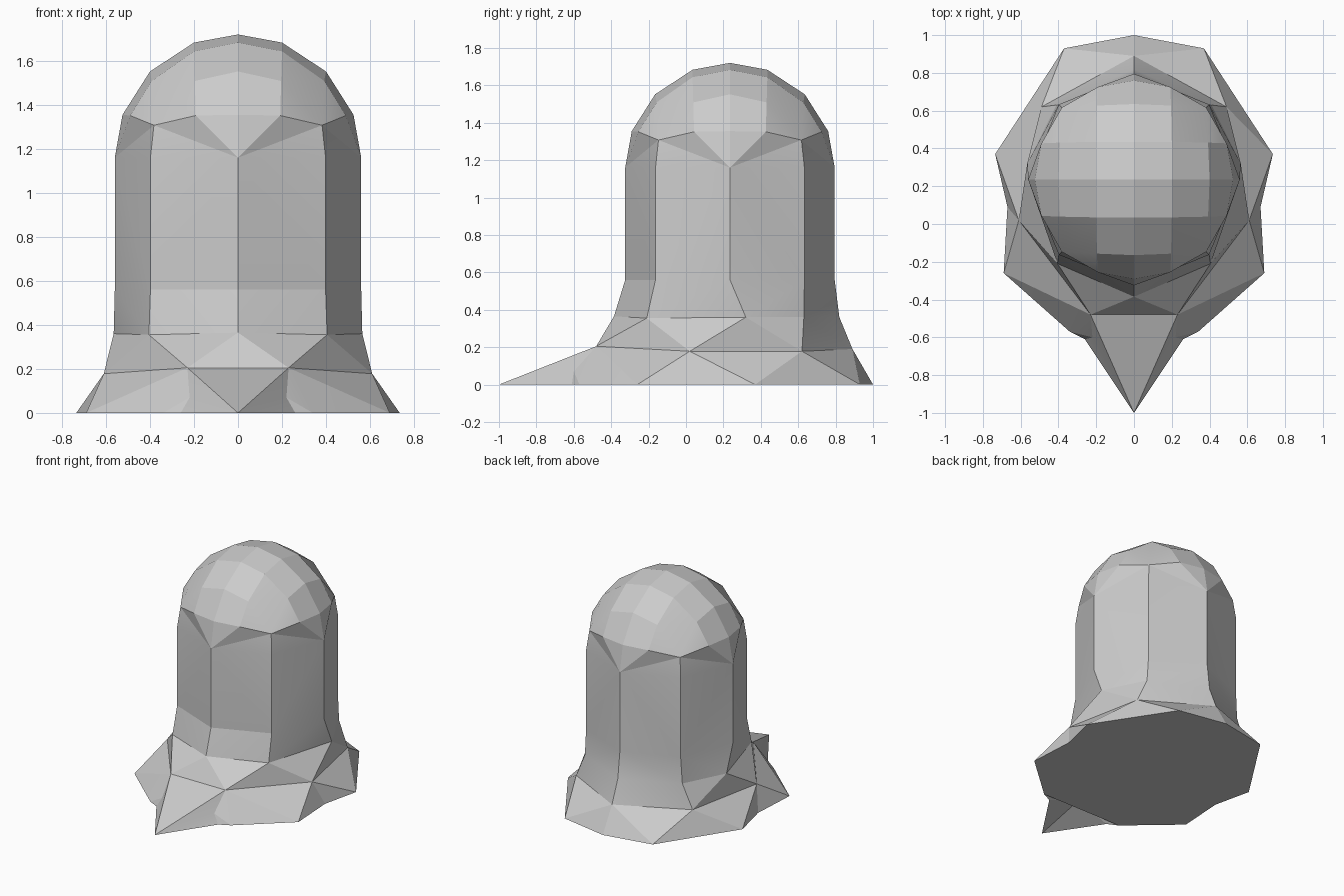
import bpy, bmesh, math
from mathutils import Vector

if "Cube" in bpy.data.objects:
    bpy.data.objects.remove(bpy.data.objects["Cube"])

CY = 0.235          # column axis in y
R, DIAG = 0.56, 0.398
Z_EQ, Z_LOW = 1.16, 0.56

bm = bmesh.new()


def face(*pts):
    bm.faces.new([bm.verts.new(p) for p in pts])


def both(*pts):
    """Face plus its mirror image across x = 0."""
    face(*pts)
    face(*[(-x, y, z) for x, y, z in reversed(pts)])


def on_sphere(x, y):
    return (x, y, Z_EQ + math.sqrt(max(R * R - x * x - y * y, 0)))


def cap(i, j):
    """Point of the square 5 x 5 cap grid, with corners pulled in."""
    k = 0.955 if abs(i) == 2 and abs(j) == 2 else 0.98 if abs(i * j) == 2 else 1
    return on_sphere(0.2 * i * k, 0.2 * j * k)


def turned(pts, q):
    """Turn points by q quarter turns and move them to the column axis."""
    c, s = (1, 0, -1, 0)[q], (0, 1, 0, -1)[q]
    return [(x * c - y * s, x * s + y * c + CY, z) for x, y, z in pts]


# Dome cap
for i in range(-2, 2):
    for j in range(-2, 2):
        face(*turned([cap(i, j), cap(i + 1, j), cap(i + 1, j + 1), cap(i, j + 1)], 0))

# Dome sides and eight-sided column walls, one quarter at a time
for q in range(4):
    rim_axis = on_sphere(0, -0.525)
    eq = (0, -R, Z_EQ)
    for s in (-1, 1):
        mid = on_sphere(0.192 * s, -0.49)
        corner = cap(2 * s, -2)
        low_axis = (0, -R, Z_LOW)
        low_diag = (DIAG * s, -DIAG, Z_LOW)
        top_diag = (DIAG * s, -DIAG, Z_EQ)
        for f in ([cap(0, -2), cap(s, -2), mid, rim_axis],
                  [cap(s, -2), corner, mid],
                  [rim_axis, mid, eq],
                  [eq, mid, corner],
                  [eq, corner, top_diag],
                  [eq, top_diag, low_diag],
                  [eq, low_diag, low_axis]):
            face(*turned(f, q))

# Flared foot: octagon, two uneven rings, ground outline
a = [(0, CY - R, Z_LOW), (DIAG, CY - DIAG, Z_LOW), (R, CY, Z_LOW),
     (DIAG, CY + DIAG, Z_LOW), (0, CY + R, Z_LOW)]
b = [(0, -0.385, 0.365), (0.405, -0.21, 0.355), (0.565, 0.32, 0.36),
     (0.41, 0.63, 0.36), (0, 0.82, 0.36)]
for k in range(4):
    both(a[k], a[k + 1], b[k])
    both(a[k + 1], b[k + 1], b[k])
c1, c2, c3, c4 = (0.23, -0.48, 0.205), (0.61, 0.02, 0.178), (0.49, 0.62, 0.178), (0, 0.89, 0.19)
tip, notch = (0, -1, 0), (0.34, -0.57, 0)
d = [(0.69, -0.26, 0), (0.67, 0.09, 0), (0.735, 0.37, 0), (0.37, 0.93, 0), (0, 1, 0)]
for f in ((b[0], b[1], c1), (b[1], c2, c1), (b[1], b[2], c2), (b[2], c3, c2),
          (b[2], b[3], c3), (b[3], c4, c3), (b[3], b[4], c4),
          (c1, d[0], notch), (c1, c2, d[0]), (c2, d[1], d[0]), (c2, d[2], d[1]),
          (c2, c3, d[2]), (c3, d[3], d[2]), (c3, c4, d[3]), (c4, d[4], d[3])):
    both(*f)
face(b[0], c1, (-c1[0], c1[1], c1[2]))

# Pointed front spout with folded sides and a hollow underside
fold, hollow = (0.22, -0.6, 0.07), (0, -0.6, 0.09)
lip = (0.26, -0.61, 0)
face(c1, tip, (-c1[0], c1[1], c1[2]))
both(c1, notch, fold)
both(notch, lip, fold)
both(c1, fold, tip)
both(fold, lip, tip)
both(lip, hollow, tip)
both(notch, hollow, lip)
face(notch, (-notch[0], notch[1], 0), hollow)

# Flat underside
half = [notch] + d
face(*half, *[(-x, y, z) for x, y, z in reversed(half[:-1])])

bmesh.ops.remove_doubles(bm, verts=bm.verts[:], dist=0.001)
bmesh.ops.recalc_face_normals(bm, faces=bm.faces[:])
mesh = bpy.data.meshes.new("body")
bm.to_mesh(mesh)
bm.free()

grey = bpy.data.materials.new("light grey")
grey.diffuse_color = (0.6, 0.6, 0.6, 1)
grey.use_nodes = True
grey.node_tree.nodes["Principled BSDF"].inputs["Base Color"].default_value = grey.diffuse_color
mesh.materials.append(grey)
body = bpy.data.objects.new("body", mesh)
bpy.context.collection.objects.link(body)
bpy.context.view_layer.objects.active = body
body.select_set(True)
bpy.ops.object.shade_smooth_by_angle(angle=math.radians(15))
